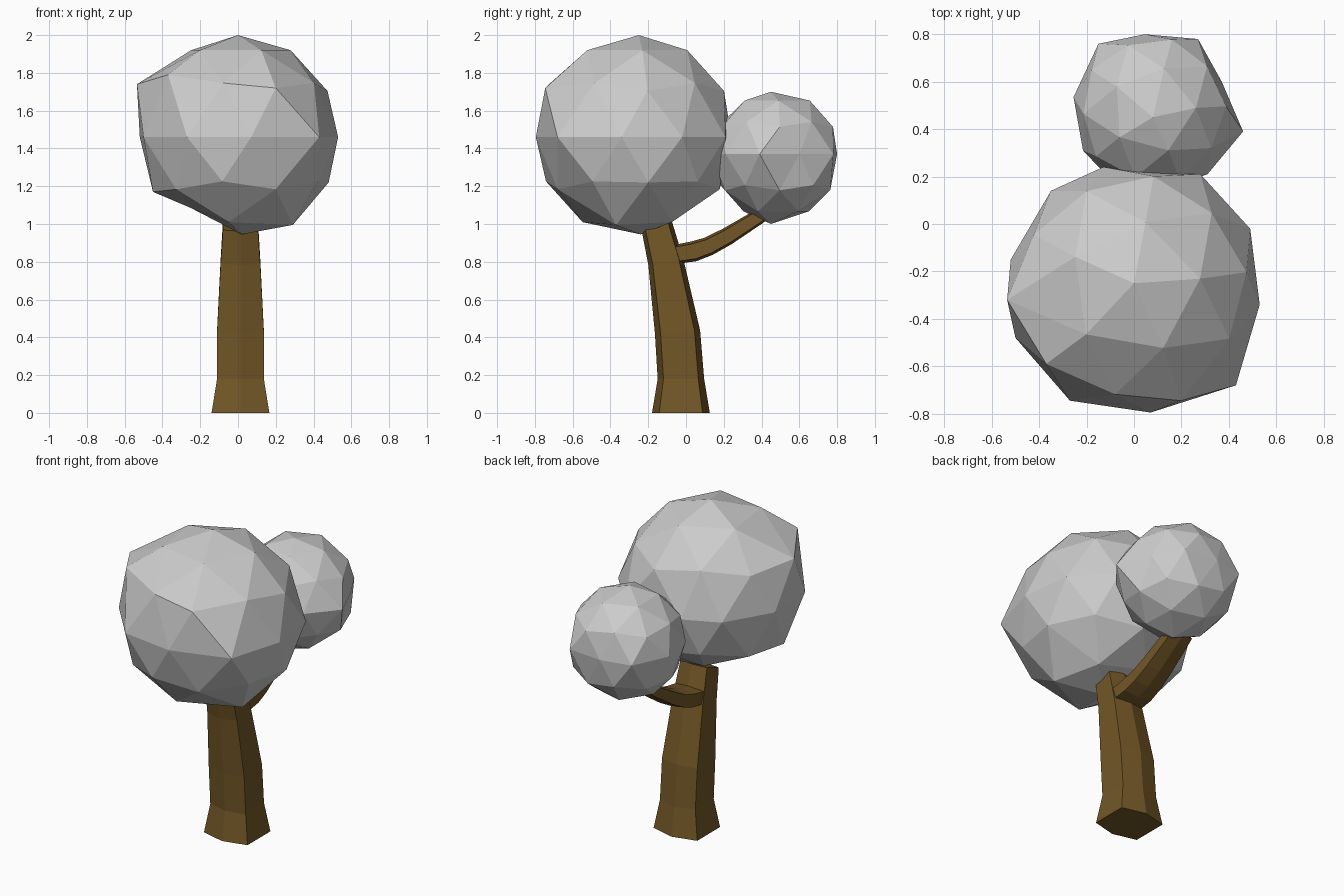
import bpy, bmesh
from math import sin, cos, radians
from mathutils import Vector, Matrix

if "Cube" in bpy.data.objects:
    bpy.data.objects.remove(bpy.data.objects["Cube"])

bark = bpy.data.materials.new("bark")
bark.diffuse_color = (0.17, 0.095, 0.02, 1)
bark.use_nodes = True
bark.node_tree.nodes["Principled BSDF"].inputs["Base Color"].default_value = bark.diffuse_color

# Limb cross-section: flat sides, shallow ridge front and back
SECTION = [(1, -0.75), (1, 0.75), (0, 1), (-1, 0.75), (-1, -0.75), (0, -1)]


def finish(name, bm, mat=None):
    bmesh.ops.recalc_face_normals(bm, faces=bm.faces)
    me = bpy.data.meshes.new(name)
    bm.to_mesh(me)
    bm.free()
    if mat:
        me.materials.append(mat)
    ob = bpy.data.objects.new(name, me)
    bpy.context.collection.objects.link(ob)
    return ob


def limb(name, rings, x=0.013):
    """Loft six-sided rings: (y, z, x half width, cross half width, tilt in degrees)."""
    bm = bmesh.new()
    loops = []
    for y, z, rx, rn, tilt in rings:
        t = radians(tilt)
        loops.append([bm.verts.new((x + rx * a, y + rn * b * cos(t), z + rn * b * sin(t)))
                      for a, b in SECTION])
    n = len(SECTION)
    for lo, hi in zip(loops, loops[1:]):
        for i in range(n):
            j = (i + 1) % n
            bm.faces.new((lo[i], lo[j], hi[j], hi[i]))
    bm.faces.new(loops[0][::-1])
    bm.faces.new(loops[-1])
    return finish(name, bm, bark)


def crown(name, centre, radius, spin, targets):
    """Low-poly ball whose vertices are pulled to nearby target points."""
    bm = bmesh.new()
    bmesh.ops.create_icosphere(
        bm, subdivisions=2, radius=radius,
        matrix=Matrix.Translation(centre) @ Matrix.Rotation(radians(spin), 4, 'Z'))
    free = list(bm.verts)
    for p in map(Vector, targets):
        v = min(free, key=lambda q: (q.co - p).length)
        free.remove(v)
        v.co = p
    return finish(name, bm)


# Leaning trunk with flared foot
limb("trunk", [(-0.027, 0.0, 0.153, 0.153, 0),
               (-0.027, 0.18, 0.124, 0.123, 0),
               (-0.045, 0.43, 0.124, 0.120, 3),
               (-0.107, 0.80, 0.105, 0.094, 10),
               (-0.155, 0.99, 0.093, 0.084, 20)])

# Side branch, as wide as the trunk where it leaves it
limb("branch", [(-0.08, 0.835, 0.098, 0.050, 100),
                (0.04, 0.855, 0.096, 0.054, 106),
                (0.12, 0.882, 0.092, 0.050, 115),
                (0.22, 0.935, 0.086, 0.047, 119),
                (0.38, 1.035, 0.076, 0.040, 122),
                (0.43, 1.07, 0.074, 0.038, 122)])

# Large crown: uneven equator, then poles, bulges and the flattened underside
equator = [(0.49, -0.02), (0.28, 0.21), (-0.13, 0.24), (-0.35, 0.14), (-0.52, -0.15),
           (-0.5, -0.48), (-0.27, -0.745), (0.07, -0.795), (0.43, -0.68), (0.53, -0.34)]
crown("large_crown", (0, -0.27, 1.465), 0.535, 8,
      [(x, y, 1.46) for x, y in equator] +
      [(0, -0.25, 2.0), (0.02, -0.24, 0.945), (-0.535, -0.32, 1.74),
       (-0.37, -0.59, 1.79), (0.2, -0.745, 1.72),
       (-0.45, -0.34, 1.17), (0.48, -0.2, 1.22), (0.29, -0.37, 0.995),
       (-0.25, -0.31, 1.085), (-0.11, -0.02, 1.06)])

# Small crown
equator = [(0.37, 0.6), (0.27, 0.78), (0.045, 0.8), (-0.15, 0.76), (-0.255, 0.535),
           (-0.215, 0.31), (-0.13, 0.22), (0.31, 0.21), (0.46, 0.39)]
crown("small_crown", (0.08, 0.48, 1.36), 0.345, 3,
      [(x, y, 1.37) for x, y in equator] +
      [(0.08, 0.45, 1.7), (0.08, 0.45, 1.0)])
